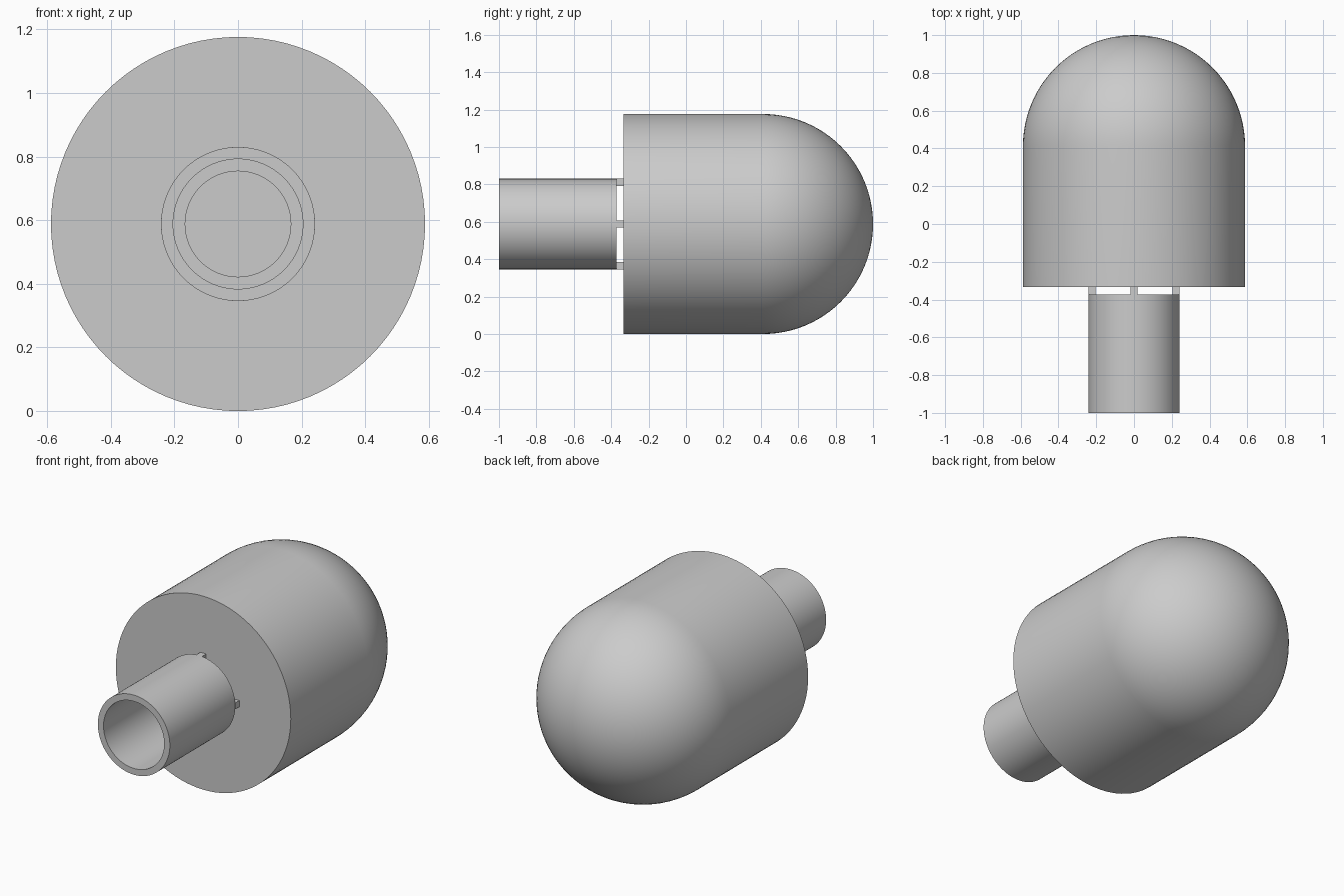
import bpy, bmesh, math
from mathutils import Matrix, Vector

cube = bpy.data.objects.get("Cube")
if cube:
    bpy.data.objects.remove(cube, do_unlink=True)

R = 0.588                      # body radius, also the axis height
TUBE_OUT, TUBE_IN, BORE = 0.242, 0.204, 0.166
FACE_Y, TUBE_END = -0.333, -0.372

grey = bpy.data.materials.new("plain grey")
grey.use_nodes = True
colour = (0.6, 0.6, 0.6, 1)
grey.diffuse_color = colour
grey.node_tree.nodes["Principled BSDF"].inputs["Base Color"].default_value = colour


def add_object(name, bm):
    bmesh.ops.recalc_face_normals(bm, faces=bm.faces[:])
    mesh = bpy.data.meshes.new(name)
    bm.to_mesh(mesh)
    bm.free()
    mesh.materials.append(grey)
    obj = bpy.data.objects.new(name, mesh)
    bpy.context.collection.objects.link(obj)
    bpy.ops.object.select_all(action='DESELECT')
    obj.select_set(True)
    bpy.context.view_layer.objects.active = obj
    bpy.ops.object.shade_smooth_by_angle(angle=math.radians(35))
    return obj


def lathe(name, profile, closed=False, steps=96):
    """Spin a (radius, y) profile around the horizontal axis."""
    bm = bmesh.new()
    verts = [bm.verts.new((r, y, R)) for r, y in profile]
    edges = [bm.edges.new(p) for p in zip(verts, verts[1:])]
    if closed:
        edges.append(bm.edges.new((verts[-1], verts[0])))
    bmesh.ops.spin(bm, geom=verts + edges, cent=(0, 0, R), axis=(0, 1, 0),
                   angle=math.tau, steps=steps, use_duplicate=False)
    bmesh.ops.remove_doubles(bm, verts=bm.verts[:], dist=1e-5)
    return add_object(name, bm)


# Round-ended body with a blind bore in its flat face
dome_y = 1 - R
dome = [(R * math.cos(a), dome_y + R * math.sin(a))
        for a in (math.pi / 2 * i / 24 for i in range(24))]
lathe("domed_body", [(0, 0.1), (BORE, 0.1), (BORE, FACE_Y), (R, FACE_Y)]
      + dome + [(0, 1)])

# Open tube in front of the body
lathe("front_tube", [(TUBE_OUT, -1), (TUBE_OUT, TUBE_END),
                     (TUBE_IN, TUBE_END), (TUBE_IN, -1)], closed=True)

# Four small pegs bridging the gap between tube and body
for i, side in enumerate(("left", "top", "right", "bottom")):
    bm = bmesh.new()
    bmesh.ops.create_cube(bm, size=1)
    centre = Vector(((TUBE_IN + TUBE_OUT) / 2, (FACE_Y + TUBE_END) / 2, 0))
    size = (TUBE_OUT - TUBE_IN, FACE_Y - TUBE_END, 0.038)
    place = (Matrix.Translation((0, 0, R)) @ Matrix.Rotation(-math.pi / 2 * i, 4, 'Y')
             @ Matrix.Translation(centre) @ Matrix.Diagonal((*size, 1)))
    bm.transform(place)
    add_object(side + "_peg", bm)
